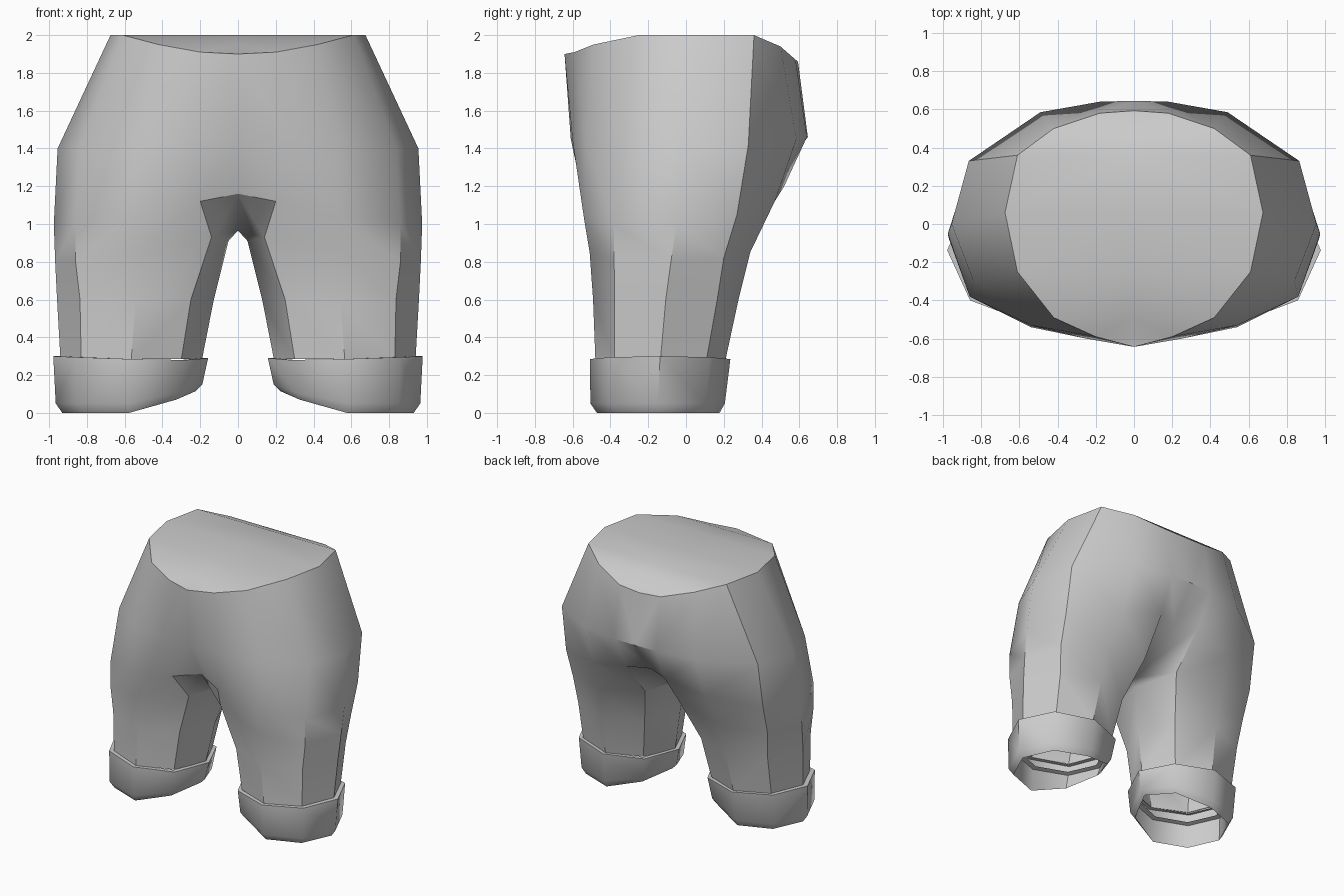
import bpy, bmesh
from math import sin, cos, pi, radians

if "Cube" in bpy.data.objects:
    bpy.data.objects.remove(bpy.data.objects["Cube"])


def bridge(bm, a, b, closed=False):
    n = len(a)
    for i in range(n if closed else n - 1):
        j = (i + 1) % n
        bm.faces.new((a[i], a[j], b[j], b[i]))


def add(bm, pts):
    return [bm.verts.new(p) for p in pts]


def octagon(cx, cy, rx, ry, z):
    # Starts on the inner side of the leg and runs front, outside, back
    zs = z if isinstance(z, (list, tuple)) else [z] * 8
    return [(cx - rx * cos(k * pi / 4), cy - ry * sin(k * pi / 4), zs[k]) for k in range(8)]


def finish(bm, name, angle):
    bmesh.ops.recalc_face_normals(bm, faces=bm.faces)
    me = bpy.data.meshes.new(name)
    bm.to_mesh(me)
    bm.free()
    ob = bpy.data.objects.new(name, me)
    bpy.context.collection.objects.link(ob)
    bpy.ops.object.select_all(action='DESELECT')
    ob.select_set(True)
    bpy.context.view_layer.objects.active = ob
    bpy.ops.object.shade_smooth_by_angle(angle=radians(angle))
    mod = ob.modifiers.new("mirror", 'MIRROR')
    mod.use_clip = True
    return ob


# Shorts body: half loops from front centre to back centre
bm = bmesh.new()
waist = add(bm, [(0, -.643, 1.9), (.2, -.59, 1.91), (.42, -.49, 1.95), (.61, -.25, 2),
                 (.675, .06, 2), (.61, .36, 2), (.42, .5, 1.94), (.18, .58, 1.87), (0, .593, 1.86)])
hip = add(bm, [(0, -.61, 1.45), (.25, -.6, 1.44), (.54, -.53, 1.42), (.84, -.3, 1.4),
               (.955, 0, 1.4), (.865, .33, 1.42), (.49, .585, 1.45), (.18, .64, 1.46), (0, .645, 1.46)])
seat = add(bm, [(0, -.46, 1.16), (.2, -.54, 1.12), (.54, -.54, 1.03), (.86, -.38, 1),
                (.975, -.05, 1), (.87, .27, 1.05), (.5, .47, 1.12), (.17, .52, 1.2), (0, .45, 1.2)])
bridge(bm, waist, hip)
bridge(bm, hip, seat)

# Crotch and legs
crotch = bm.verts.new((0, -.05, .965))
thigh = add(bm, [(.05, -.05, .91), (.14, -.42, .93), (.54, -.51, .85), (.86, -.38, .8),
                 (.968, -.08, .8), (.86, .2, .82), (.54, .34, .85), (.15, .3, .92)])
bridge(bm, seat[1:8], thigh[1:8])
bm.faces.new((seat[0], seat[1], thigh[1], crotch))
bm.faces.new((crotch, thigh[1], thigh[0]))
bm.faces.new((seat[7], seat[8], crotch, thigh[7]))
bm.faces.new((crotch, thigh[0], thigh[7]))
knee = add(bm, octagon(.543, -.107, .415, .385, .6))
hem = add(bm, octagon(.565, -.135, .375, .345, .285))
bridge(bm, thigh, knee, True)
bridge(bm, knee, hem, True)

# Waist cap, strips running across to the centre line
mid = [waist[0]] + add(bm, [(0, v.co.y, v.co.z) for v in waist[1:8]]) + [waist[8]]
bm.faces.new((waist[0], waist[1], mid[1]))
bm.faces.new((waist[7], waist[8], mid[7]))
bridge(bm, waist[1:8], mid[1:8])
finish(bm, "shorts_body", 40)

# Turned-up cuffs: ledge, outer wall, bevelled lower edge, inner wall and lip
bm = bmesh.new()
top = [.29, .28, .285, .295, .3, .295, .285, .28]
low = [.15, .11, .05, .05, .05, .05, .05, .11]
base = [.115, .07, 0, 0, 0, 0, 0, .07]
profile = [octagon(.565, -.135, .37, .34, top),
           octagon(.568, -.137, .41, .372, top),
           octagon(.577, -.15, .388, .356, low),
           octagon(.577, -.147, .353, .325, base),
           octagon(.568, -.137, .36, .33, .18),
           octagon(.568, -.137, .325, .295, .19)]
rings = [add(bm, p) for p in profile]
for a, b in zip(rings, rings[1:]):
    bridge(bm, a, b, True)
finish(bm, "leg_cuffs", 46)
